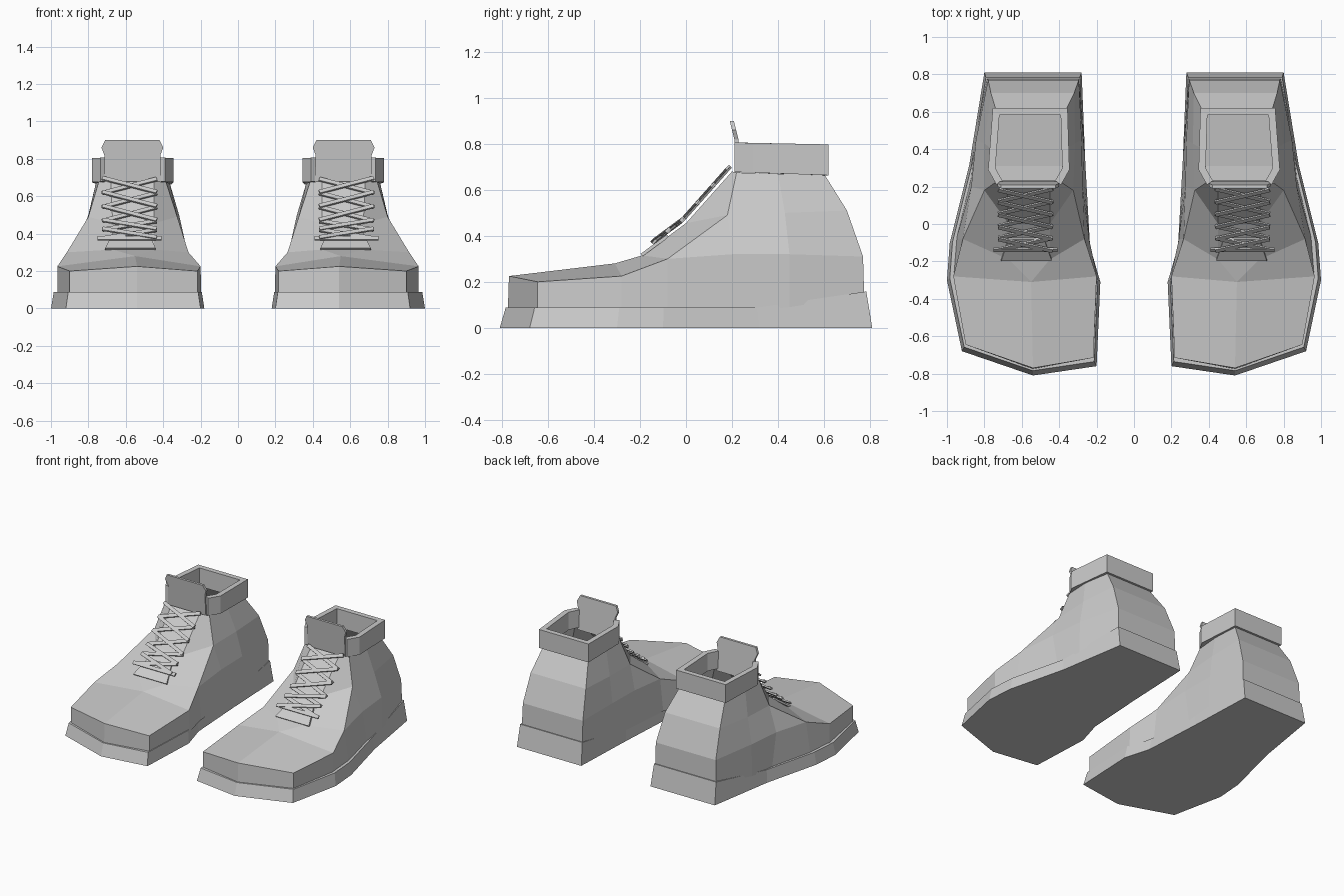
import bpy
import bmesh
from mathutils import Vector

default_cube = bpy.data.objects.get("Cube")
if default_cube:
    bpy.data.objects.remove(default_cube, do_unlink=True)

grey = bpy.data.materials.new("plain_grey")
grey.use_nodes = True
grey.diffuse_color = (0.6, 0.6, 0.6, 1)
grey.node_tree.nodes["Principled BSDF"].inputs["Base Color"].default_value = grey.diffuse_color


def finish(name, mesh_data):
    """Turn a bmesh into a flat shaded object mirrored into a pair."""
    bmesh.ops.recalc_face_normals(mesh_data, faces=mesh_data.faces)
    mesh = bpy.data.meshes.new(name)
    mesh_data.to_mesh(mesh)
    mesh_data.free()
    mesh.materials.append(grey)
    part = bpy.data.objects.new(name, mesh)
    bpy.context.collection.objects.link(part)
    part.modifiers.new("pair", "MIRROR").use_mirror_merge = False
    return part


def add_prism(mesh_data, outline, offset):
    """Closed slab: an outline swept along an offset."""
    low = [mesh_data.verts.new(p) for p in outline]
    high = [mesh_data.verts.new(Vector(p) + Vector(offset)) for p in outline]
    mesh_data.faces.new(low)
    mesh_data.faces.new(high)
    count = len(low)
    for i in range(count):
        j = (i + 1) % count
        mesh_data.faces.new((low[i], low[j], high[j], high[i]))


# Sole: tapered slab whose top edge climbs towards the heel
footprint = [(.80, .81), (.88, .32), (.985, -.1), (1, -.3), (.92, -.68), (.54, -.81),
             (.2, -.76), (.18, -.31), (.235, -.12), (.26, .32), (.28, .81)]
bm = bmesh.new()
bottom, top = [], []
for x, y in footprint:
    bottom.append(bm.verts.new((x, y, 0)))
    rise = max(0, y - .32) * .143
    top.append(bm.verts.new((.57 + (x - .57) * .965, y * .968, .088 + rise)))
last = len(footprint) - 1
for i in range(len(footprint)):
    bm.faces.new((bottom[i - 1], bottom[i], top[i], top[i - 1]))
bm.faces.new(bottom)
for i in range(last // 2 - 1):
    bm.faces.new((top[i], top[i + 1], top[last - 1 - i], top[last - i]))
middle = last // 2
bm.faces.new(top[middle - 1:middle + 2])
finish("sole", bm)

# Upper: each point is outer x, inner x, y, z and optional inner y shift
upper_points = {
    "tip_base": (.54, .54, -.775, .07), "tip": (.54, .54, -.77, .225),
    "toe_base": (.9, .217, -.645, .07, -.07), "toe": (.9, .217, -.645, .2, -.07),
    "ball_base": (.966, .197, -.28, .07), "ball": (.966, .2, -.28, .225),
    "ball_top": (.55, .55, -.31, .28),
    "waist_base": (.95, .24, -.08, .07), "waist": (.915, .265, -.08, .3),
    "waist_top": (.67, .45, -.19, .315),
    "arch_base": (.87, .265, .25, .07), "arch_low": (.87, .275, .2, .32),
    "arch": (.8, .325, .18, .49), "arch_top": (.67, .45, 0, .455),
    "ankle": (.745, .385, .22, .675), "ankle_top": (.68, .45, .2, .68),
    "side_base": (.85, .27, .45, .09), "side_low": (.845, .28, .45, .32),
    "side_high": (.8, .315, .43, .5), "side_top": (.76, .365, .4, .67),
    "heel_base": (.785, .295, .775, .14), "heel_low": (.78, .295, .77, .31),
    "heel_high": (.765, .32, .7, .51), "heel_top": (.735, .37, .6, .67),
}
side_faces = [
    "tip_base toe_base toe tip", "toe_base ball_base ball toe",
    "tip toe ball ball_top", "ball_base waist_base waist ball",
    "ball_top ball waist waist_top", "waist_base arch_base arch_low waist",
    "waist arch_low arch", "waist_top waist arch arch_top",
    "arch_top arch ankle ankle_top", "arch_base side_base side_low arch_low",
    "arch_low side_low side_high arch", "arch side_high side_top ankle",
    "side_base heel_base heel_low side_low", "side_low heel_low heel_high side_high",
    "side_high heel_high heel_top side_top",
]
centre_chains = ["ball_top waist_top arch_top ankle_top",
                 "heel_base heel_low heel_high heel_top"]
bm = bmesh.new()
outer, inner = {}, {}
for name, (x_out, x_in, y, z, *shift) in upper_points.items():
    outer[name] = bm.verts.new((x_out, y, z))
    if x_out == x_in:
        inner[name] = outer[name]
    else:
        inner[name] = bm.verts.new((x_in, y + sum(shift), z))
for names in side_faces:
    for side in (outer, inner):
        bm.faces.new([side[n] for n in names.split()])
for chain in centre_chains:
    names = chain.split()
    for a, b in zip(names, names[1:]):
        corners = [outer[a], outer[b], inner[b], inner[a]]
        bm.faces.new(list(dict.fromkeys(corners)))
finish("upper", bm)

# Collar: thick band, open at the front
collar_path = [(.735, .21), (.78, .29), (.755, .62), (.355, .62), (.345, .29), (.39, .21)]
bm = bmesh.new()
low = [bm.verts.new((x, y, .685 - y * .035)) for x, y in collar_path]
high = [bm.verts.new((x, y, .81 - y * .02)) for x, y in collar_path]
for i in range(len(low) - 1):
    bm.faces.new((low[i], low[i + 1], high[i + 1], high[i]))
collar = finish("collar", bm)
wall = collar.modifiers.new("thickness", "SOLIDIFY")
wall.thickness = .038
wall.offset = -1
wall.use_even_offset = True

# Tongue: upright tab with clipped corners
bm = bmesh.new()
tab = [(.41, .66), (.715, .66), (.715, .82), (.73, .86), (.71, .9),
       (.42, .9), (.4, .86), (.415, .82)]
add_prism(bm, [(x, .215 - max(0, z - .8) * .25, z) for x, z in tab], (0, .018, 0))
finish("tongue", bm)

# Instep line that the laces follow
instep = [Vector((0, -.19, .315)), Vector((0, 0, .455)), Vector((0, .2, .68))]
outward = Vector((0, -.72, .69))


def on_instep(x, t, lift):
    """Point above the instep, t running from the toe end to the ankle."""
    start = min(int(t * 2), 1)
    point = instep[start].lerp(instep[start + 1], t * 2 - start)
    return point + outward * lift + Vector((x, 0, 0))


# Tongue end showing below the laces
bm = bmesh.new()
flap = [(.44, 0), (.71, 0), (.67, .3), (.48, .3)]
add_prism(bm, [on_instep(x, t, -.004) for x, t in flap], outward * .014)
finish("tongue_end", bm)

# Laces: crossing flat straps with one straight bar at the bottom
bm = bmesh.new()


def add_lace(start, end, lift):
    a, b = on_instep(*start, lift), on_instep(*end, lift)
    across = (b - a).cross(outward).normalized() * .012
    add_prism(bm, [a - across, b - across, b + across, a + across], outward * .01)


rows = 5
heights = [.17 + .83 * i / rows for i in range(rows + 1)]
left, right = .725, .435
add_lace((.75, heights[0]), (.41, heights[0]), .012)
for t, t_next in zip(heights, heights[1:]):
    add_lace((left, t), (right, t_next), .012)
    add_lace((right, t), (left, t_next), .02)
finish("laces", bm)
